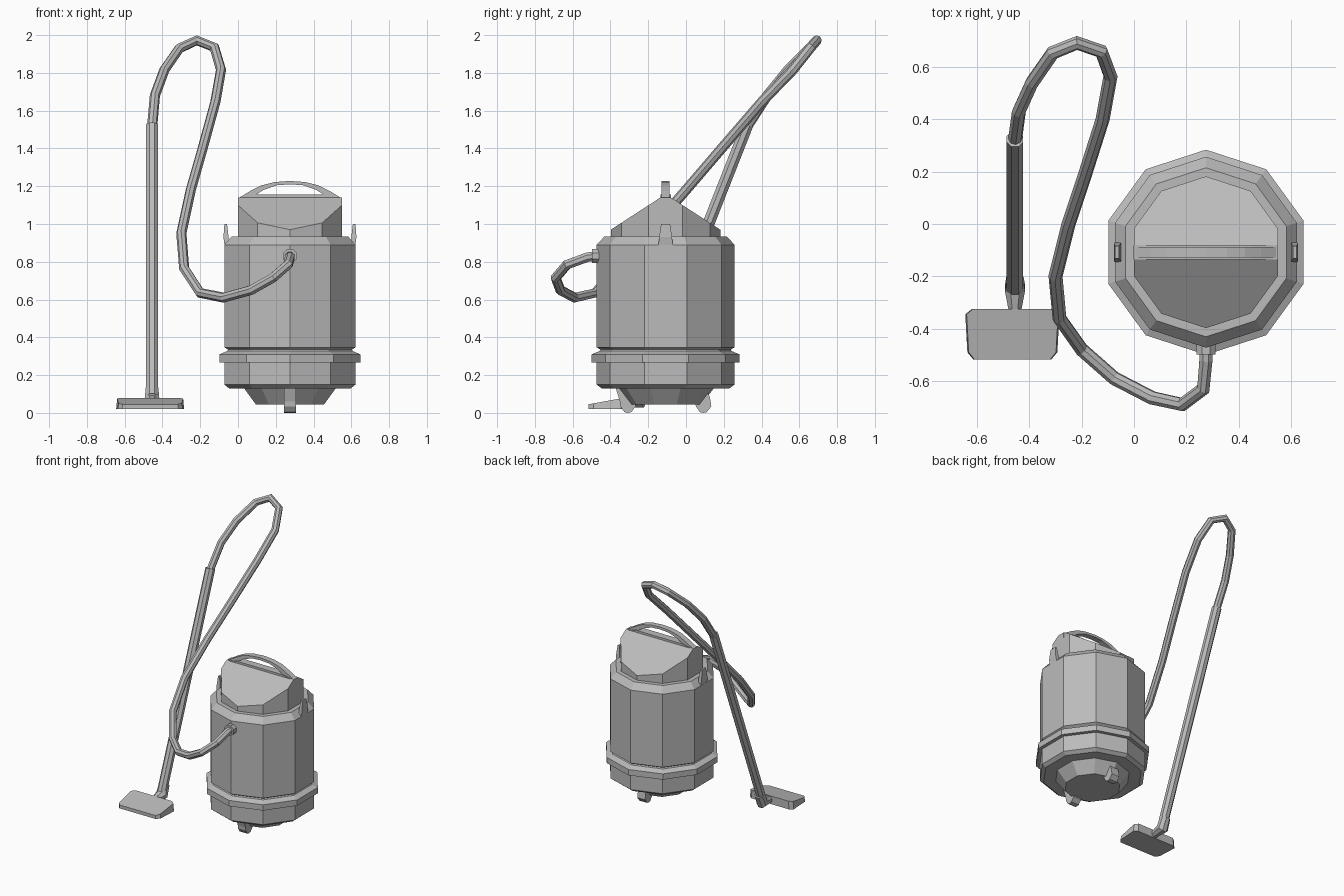
import bpy, bmesh, math
from mathutils import Vector, Matrix

if bpy.data.objects.get("Cube"):
    bpy.data.objects.remove(bpy.data.objects["Cube"])

grey = bpy.data.materials.new("plain_grey")
grey.use_nodes = True
GREY = (0.5, 0.5, 0.5, 1)
grey.diffuse_color = GREY
grey.node_tree.nodes["Principled BSDF"].inputs["Base Color"].default_value = GREY

CX, CY = 0.275, -0.108   # axis of the canister


def finish(name, bm, location=(0, 0, 0)):
    bmesh.ops.recalc_face_normals(bm, faces=bm.faces)
    mesh = bpy.data.meshes.new(name)
    bm.to_mesh(mesh)
    bm.free()
    mesh.materials.append(grey)
    obj = bpy.data.objects.new(name, mesh)
    obj.location = location
    bpy.context.collection.objects.link(obj)
    return obj


def skin(name, rings, location=(0, 0, 0)):
    """Join equal-length rings of points with quads and cap both ends."""
    bm = bmesh.new()
    loops = [[bm.verts.new(p) for p in ring] for ring in rings]
    n = len(loops[0])
    for a, b in zip(loops, loops[1:]):
        for i in range(n):
            j = (i + 1) % n
            bm.faces.new((a[i], a[j], b[j], b[i]))
    bm.faces.new(loops[0])
    bm.faces.new(loops[-1])
    return finish(name, bm, location)


def decagon(r, z):
    return [(r * math.sin(i * math.tau / 10), r * math.cos(i * math.tau / 10), z)
            for i in range(10)]


def tube(name, path, radii, sides):
    """Sweep a polygon along a path, turning the frame with each bend."""
    pts = [Vector(p) for p in path]
    rings, side, last = [], Vector((1, 0, 0)), None
    for i, p in enumerate(pts):
        t = (pts[min(i + 1, len(pts) - 1)] - pts[max(i - 1, 0)]).normalized()
        if last:
            side = last.rotation_difference(t) @ side
        side = (side - t * side.dot(t)).normalized()
        up = t.cross(side)
        r = radii[i] if isinstance(radii, list) else radii
        rings.append([p + r * (side * math.cos(a) + up * math.sin(a))
                      for a in [(k + 0.5) * math.tau / sides for k in range(sides)]])
        last = t
    return skin(name, rings)


# Canister: base, chamfered body, belt, groove, shoulder
profile = [(0.19, 0.045), (0.255, 0.13), (0.339, 0.13), (0.365, 0.15), (0.365, 0.267),
           (0.392, 0.267), (0.392, 0.31), (0.35, 0.327), (0.345, 0.335), (0.365, 0.347),
           (0.365, 0.89), (0.323, 0.935), (0.28, 0.935)]
skin("canister", [decagon(r, z) for r, z in profile], (CX, CY, 0))

# Motor hood: decagonal prism sliced by two sloping planes
hood = skin("hood", [decagon(0.29, 0.93), decagon(0.29, 1.14)], (CX, CY, 0))
bm = bmesh.new()
bm.from_mesh(hood.data)
for s in (-1, 1):
    bmesh.ops.bisect_plane(bm, geom=bm.verts[:] + bm.edges[:] + bm.faces[:],
                           plane_co=(0, s * 0.29, 0.97), plane_no=(0, s * 0.17, 0.262),
                           clear_outer=True)
    bmesh.ops.holes_fill(bm, edges=[e for e in bm.edges if e.is_boundary])
bmesh.ops.recalc_face_normals(bm, faces=bm.faces)
bm.to_mesh(hood.data)
bm.free()

# Carry handle: a low fin with an arched grip above it
outer = [(-0.276, 1.135), (-0.21, 1.175), (-0.15, 1.205), (-0.08, 1.222), (0, 1.228)]
inner = [(-0.18, 1.155), (-0.14, 1.18), (-0.07, 1.205), (0, 1.21)]


def mirrored(half):
    return half + [(-x, z) for x, z in half[-2::-1]]


def plate(name, outline, half_depth, location):
    return skin(name, [[(x, y, z) for x, z in outline] for y in (-half_depth, half_depth)],
                location)


plate("handle_grip", mirrored(outer) + mirrored(inner)[::-1], 0.021, (CX, CY, 0))
plate("handle_base", [(-0.276, 1.1), (-0.276, 1.136), (-0.18, 1.155),
                      (0.18, 1.155), (0.276, 1.136), (0.276, 1.1)], 0.028, (CX, CY, 0))

# Side latches
for side, s in (("left", 1), ("right", -1)):
    rings = [[(s * a, -w, z), (s * b, -w, z), (s * b, w, z), (s * a, w, z)]
             for a, b, w, z in ((0.325, 0.347, 0.038, 0.89), (0.325, 0.352, 0.034, 0.93),
                                (0.333, 0.347, 0.024, 1.0))]
    skin("latch_" + side, rings, (CX, CY, 0))

# Casters: bracket and wheel outline, swept across the width
caster = [(-0.065, 0.135), (0.015, 0.135), (0.035, 0.08), (0.042, 0.035), (0.018, 0.004),
          (0, 0), (-0.018, 0.004), (-0.04, 0.035), (-0.042, 0.06)]
for fb, y in (("front", -0.2), ("back", 0.2)):
    for side, x in (("right", -0.207), ("left", 0.207)):
        skin(f"caster_{fb}_{side}", [[(w, py, z) for py, z in caster]
                                     for w in (-0.032, 0.032)], (CX, CY + y, 0))

# Hose inlet and flexible hose
tube("hose_inlet", [(CX, -0.44, 0.83), (CX, -0.498, 0.83)], 0.04, 8)
hose = [(0.275, -0.47, 0.83), (0.275, -0.52, 0.825), (0.265, -0.63, 0.785),
        (0.185, -0.69, 0.715), (0.07, -0.665, 0.65), (-0.075, -0.59, 0.61),
        (-0.2, -0.48, 0.635), (-0.285, -0.36, 0.765), (-0.3, -0.2, 0.95),
        (-0.25, 0, 1.18), (-0.19, 0.18, 1.39), (-0.12, 0.4, 1.645),
        (-0.09, 0.565, 1.815), (-0.125, 0.66, 1.935), (-0.218, 0.692, 1.972),
        (-0.31, 0.655, 1.93), (-0.39, 0.54, 1.815), (-0.44, 0.43, 1.68),
        (-0.455, 0.32, 1.51)]
tube("hose", hose, 0.027, 8)

# Rigid wand and the elbow into the floor nozzle
WX = -0.455
tube("wand", [(WX, -0.24, 0.09), (WX, 0.325, 1.525)], 0.034, 8)
tube("nozzle_elbow", [(WX, -0.33, 0.05), (WX, -0.245, 0.06), (WX, -0.215, 0.13)],
     [0.026, 0.042, 0.036], 8)

# Floor nozzle: clipped corners, top sloping down to the front
plan = [(0.155, -0.325), (0.18, -0.345), (0.172, -0.49), (0.15, -0.517)]
plan = plan + [(-x, y) for x, y in plan[::-1]]
rings = [[(x, y, 0.02) for x, y in plan],
         [(x * 0.97, y, 0.08 + (y + 0.325) * 0.18) for x, y in plan]]
skin("floor_nozzle", rings, (-0.465, 0, 0))
